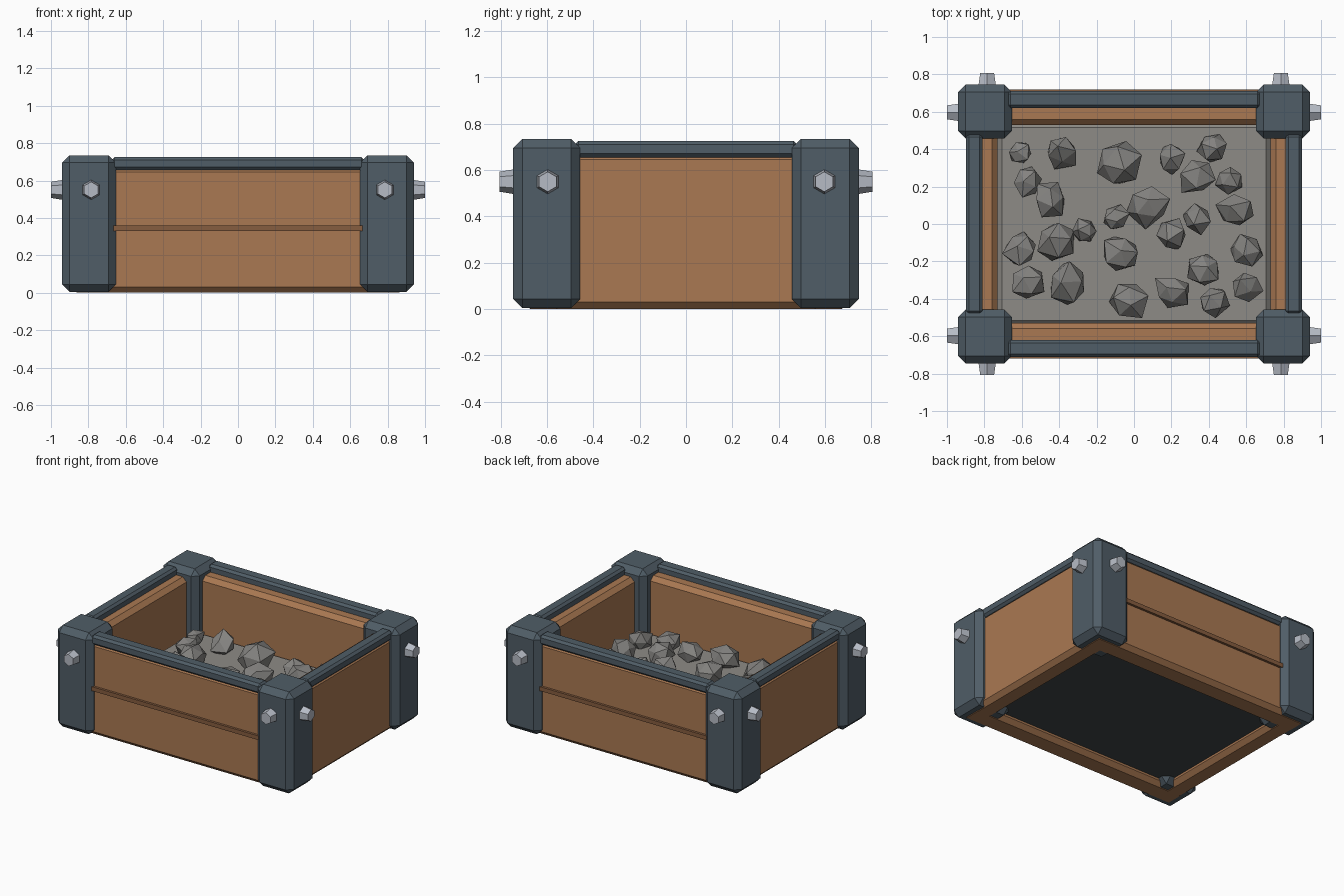
import bpy, bmesh, math, random
from mathutils import Matrix, Vector

if "Cube" in bpy.data.objects:
    bpy.data.objects.remove(bpy.data.objects["Cube"])

random.seed(7)


def material(name, rgb):
    m = bpy.data.materials.new(name)
    m.diffuse_color = (*rgb, 1)
    m.use_nodes = True
    m.node_tree.nodes["Principled BSDF"].inputs["Base Color"].default_value = m.diffuse_color
    return m


WOOD = material("wood", (0.40, 0.19, 0.085))
DARK_WOOD = material("dark_wood", (0.24, 0.11, 0.05))
METAL = material("slate_metal", (0.08, 0.11, 0.135))
DARK_METAL = material("floor_metal", (0.05, 0.06, 0.065))
STEEL = material("bolt_steel", (0.47, 0.50, 0.56))
GRAVEL = material("gravel_grey", (0.27, 0.26, 0.24))
ROCK = material("rock_grey", (0.23, 0.225, 0.215))


def finish(bm, name, mat):
    bmesh.ops.recalc_face_normals(bm, faces=bm.faces)
    me = bpy.data.meshes.new(name)
    bm.to_mesh(me)
    bm.free()
    me.materials.append(mat)
    ob = bpy.data.objects.new(name, me)
    bpy.context.collection.objects.link(ob)
    return ob


def box(name, mat, x, y, z, bevel=0.0):
    """Chamfered box given by (min, max) ranges."""
    bm = bmesh.new()
    bmesh.ops.create_cube(bm, size=1)
    for v in bm.verts:
        v.co = Vector([sum(r) / 2 + c * abs(r[1] - r[0]) for r, c in zip((x, y, z), v.co)])
    if bevel:
        bmesh.ops.bevel(bm, geom=bm.edges[:], offset=bevel, segments=1,
                        profile=0.5, affect='EDGES')
    return finish(bm, name, mat)


def bolt(name, base, direction):
    """Tapered hexagonal bolt head pointing outward, one corner up."""
    bm = bmesh.new()
    d, up = Vector(direction), Vector((0, 0, 1))
    turn = Matrix((up, d.cross(up), d)).transposed().to_4x4()
    bmesh.ops.create_cone(bm, cap_ends=True, segments=6, radius1=0.056, radius2=0.043, depth=0.08)
    top = max(bm.verts, key=lambda v: v.co.x)
    angle = math.atan2(top.co.y, top.co.x)
    bmesh.ops.rotate(bm, verts=bm.verts, matrix=Matrix.Rotation(-angle, 3, 'Z'))
    bmesh.ops.transform(bm, verts=bm.verts,
                        matrix=Matrix.Translation(Vector(base) + d * 0.02) @ turn)
    return finish(bm, name, STEEL)


# corner posts with two bolts each
for sx, nx in ((-1, "left"), (1, "right")):
    for sy, ny in ((-1, "front"), (1, "back")):
        tag = f"{ny}_{nx}"
        box(f"corner_post_{tag}", METAL, (sx * 0.653, sx * 0.94), (sy * 0.457, sy * 0.746),
            (0.004, 0.735), 0.04)
        bolt(f"bolt_y_{tag}", (sx * 0.785, sy * 0.746, 0.55), (0, sy, 0))
        bolt(f"bolt_x_{tag}", (sx * 0.94, sy * 0.597, 0.55), (sx, 0, 0))

# front and back walls, trim strips and top rails
for s, n in ((-1, "front"), (1, "back")):
    box(f"wall_{n}", WOOD, (-0.89, 0.89), (s * 0.53, s * 0.702), (0, 0.675), 0.03)
    box(f"trim_strip_{n}", DARK_WOOD, (-0.665, 0.665), (s * 0.69, s * 0.719), (0.33, 0.36))
    box(f"rail_{n}", METAL, (-0.675, 0.675), (s * 0.62, s * 0.712), (0.655, 0.726), 0.016)

# side walls and top rails
for s, n in ((-1, "left"), (1, "right")):
    box(f"wall_{n}", WOOD, (s * 0.73, s * 0.887), (-0.7, 0.7), (0, 0.675), 0.03)
    box(f"rail_{n}", METAL, (s * 0.811, s * 0.897), (-0.48, 0.48), (0.655, 0.726), 0.016)

# floor plate and gravel bed
box("floor_plate", DARK_METAL, (-0.75, 0.75), (-0.55, 0.55), (0.045, 0.12))
box("gravel_bed", GRAVEL, (-0.735, 0.735), (-0.545, 0.545), (0.11, 0.27), 0.03)

# loose rocks: x, y, radius
ROCKS = [(-.61, .38, .07), (-.39, .39, .09), (-.08, .32, .125), (.2, .35, .075),
         (.42, .41, .075), (.34, .26, .10), (.51, .24, .07), (-.57, .23, .08),
         (-.45, .13, .09), (-.1, .03, .075), (.08, .1, .11), (.34, .03, .08),
         (.55, .07, .095), (-.26, -.04, .065), (-.42, -.09, .1), (-.6, -.13, .09),
         (.2, -.06, .085), (-.07, -.16, .1), (.6, -.14, .09), (.37, -.24, .09),
         (-.57, -.31, .085), (-.35, -.32, .11), (-.03, -.4, .1), (.2, -.36, .09),
         (.42, -.41, .08), (.6, -.33, .08)]
for i, (x, y, r) in enumerate(ROCKS):
    bm = bmesh.new()
    bmesh.ops.create_icosphere(bm, subdivisions=1, radius=r * 1.06)
    for v in bm.verts:
        v.co *= random.uniform(0.78, 1.2)
    spin = Matrix.Rotation(random.uniform(0, 6.28), 4, 'Z') @ Matrix.Rotation(random.uniform(0, 6.28), 4, 'X')
    flat = Matrix.Diagonal((1, 1, 0.85, 1))
    bmesh.ops.transform(bm, verts=bm.verts,
                        matrix=Matrix.Translation((x, y, 0.27 + r * 0.55)) @ flat @ spin)
    finish(bm, f"rock_{i + 1}", ROCK)
